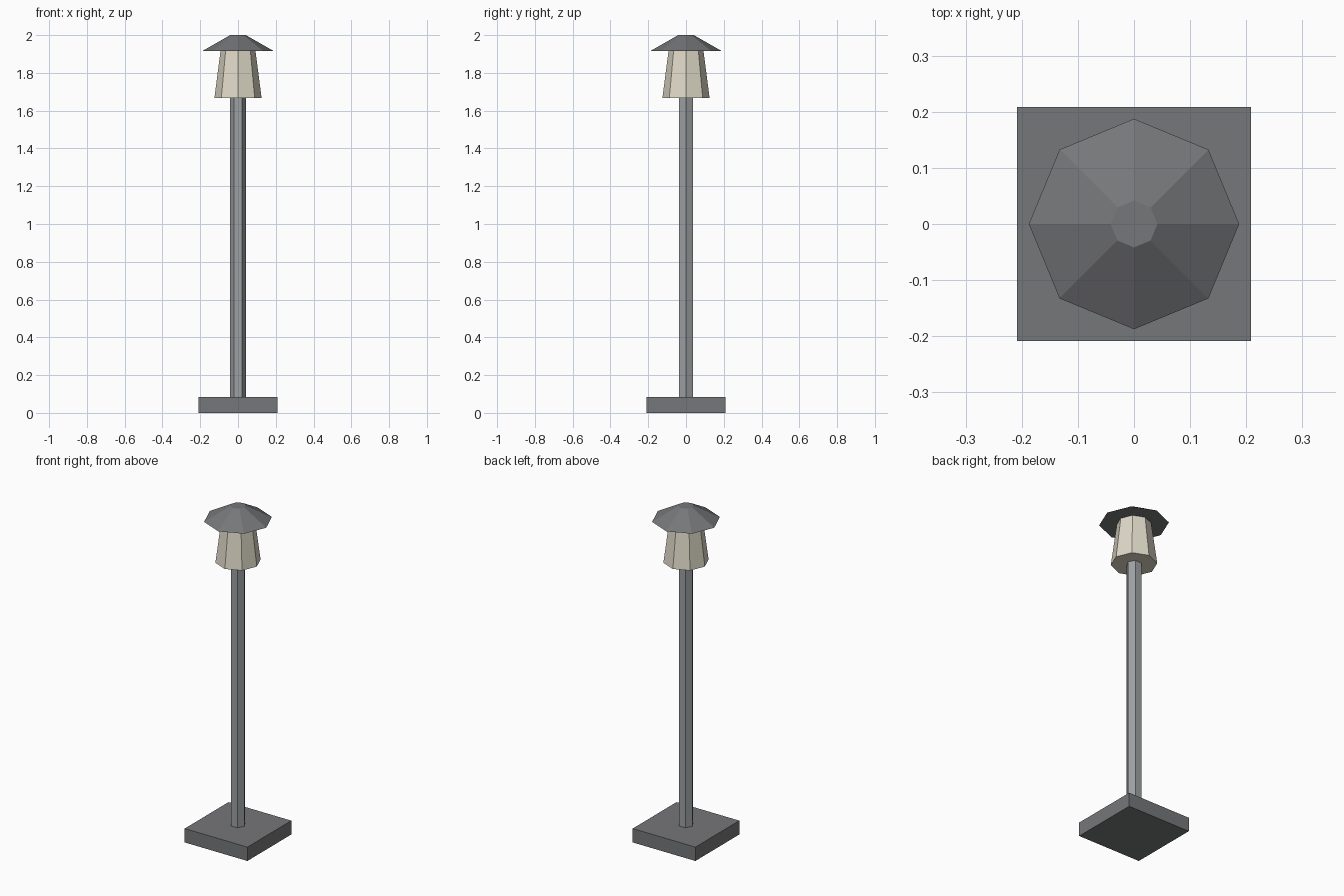
import bpy, math

if "Cube" in bpy.data.objects:
    bpy.data.objects.remove(bpy.data.objects["Cube"])


def material(name, rgb):
    m = bpy.data.materials.new(name)
    m.diffuse_color = (*rgb, 1)
    m.use_nodes = True
    m.node_tree.nodes["Principled BSDF"].inputs["Base Color"].default_value = m.diffuse_color
    return m


dark = material("dark_metal", (0.18, 0.184, 0.192))
steel = material("pole_metal", (0.34, 0.355, 0.365))
cream = material("lamp_glass", (0.73, 0.69, 0.57))


def frustum(name, sides, r_low, r_high, z_low, z_high, mat):
    """Tapered prism with one corner on the +x axis."""
    bpy.ops.mesh.primitive_cone_add(
        vertices=sides, radius1=r_low, radius2=r_high,
        depth=z_high - z_low, location=(0, 0, (z_low + z_high) / 2),
        rotation=(0, 0, math.pi / 2))
    ob = bpy.context.object
    ob.name = name
    ob.data.materials.append(mat)
    return ob


# Square foot
bpy.ops.mesh.primitive_cube_add(size=1, location=(0, 0, 0.0417))
foot = bpy.context.object
foot.name = "foot"
foot.scale = (0.4167, 0.4167, 0.0833)
foot.data.materials.append(dark)

# Hexagonal pole, eight-sided lamp and roof
frustum("pole", 6, 0.0417, 0.0417, 0.002, 1.668, steel)
frustum("lamp", 8, 0.125, 0.0925, 1.6667, 1.9167, cream)
frustum("roof", 8, 0.1875, 0.0417, 1.9167, 2.0, dark)
